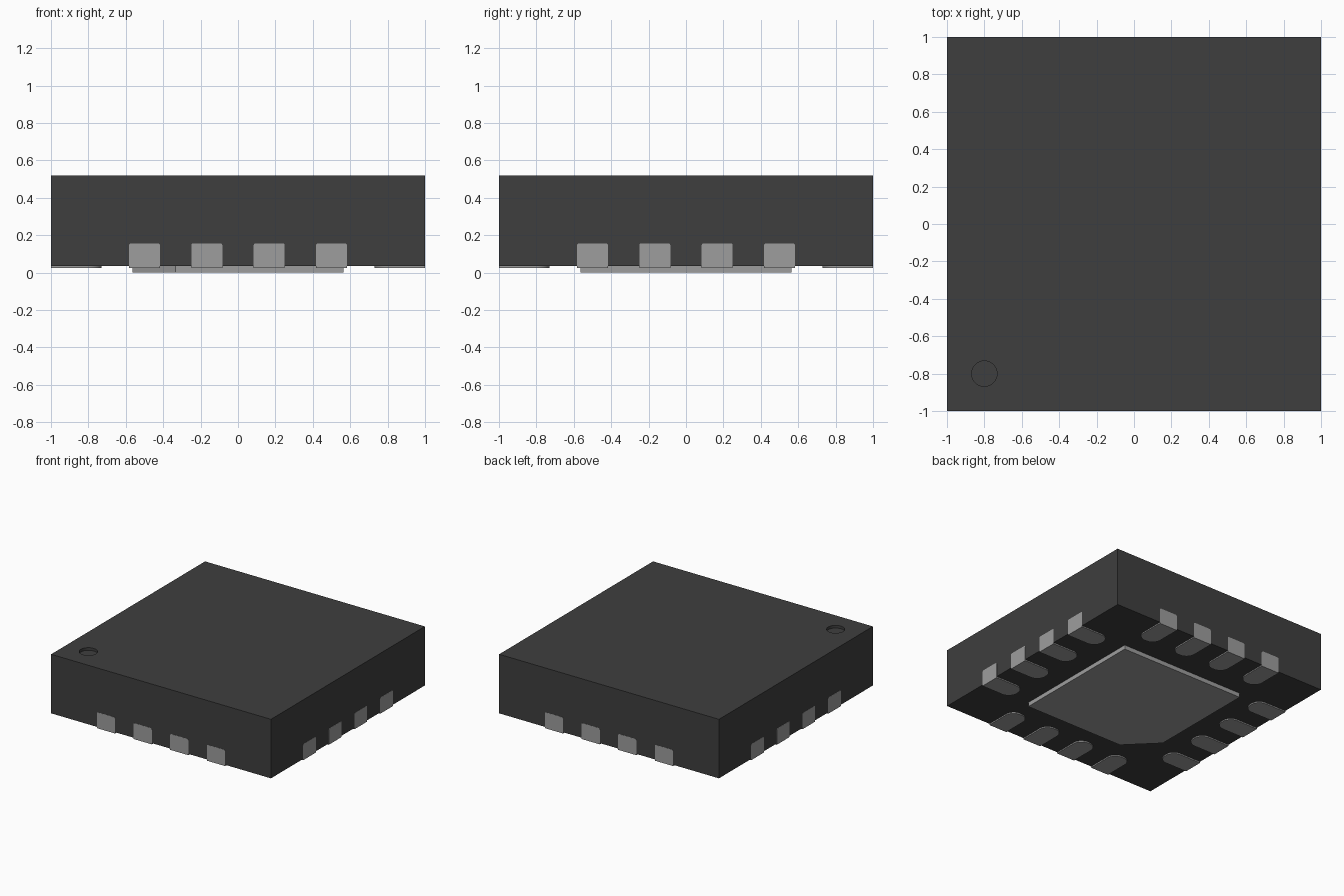
import bpy, bmesh, math
from mathutils import Matrix

cube = bpy.data.objects.get("Cube")
if cube:
    bpy.data.objects.remove(cube, do_unlink=True)


def material(name, value):
    m = bpy.data.materials.new(name)
    m.use_nodes = True
    colour = (value, value, value, 1)
    m.diffuse_color = colour
    m.node_tree.nodes["Principled BSDF"].inputs["Base Color"].default_value = colour
    return m


BLACK = material("black plastic", 0.049)
METAL = material("grey metal", 0.34)


def rounded(x0, x1, y0, y1, radii, steps=8):
    """Rectangle outline, counter-clockwise from lower left, one radius per corner."""
    corners = [(x0, y0, 1, 1), (x1, y0, -1, 1), (x1, y1, -1, -1), (x0, y1, 1, -1)]
    pts = []
    for i, ((x, y, sx, sy), r) in enumerate(zip(corners, radii)):
        if r == 0:
            pts.append((x, y))
            continue
        for k in range(steps + 1):
            a = math.pi * (1 + i / 2 + k / steps / 2)
            pts.append((x + sx * r + r * math.cos(a), y + sy * r + r * math.sin(a)))
    return pts


def add_prism(bm, pts, lo, hi, matrix=Matrix()):
    """Extrude an outline from lo to hi along its normal."""
    face = bm.faces.new([bm.verts.new(matrix @ Matrix.Translation((x, y, lo)).to_translation())
                         for x, y in pts])
    out = bmesh.ops.extrude_face_region(bm, geom=[face])
    verts = [v for v in out["geom"] if isinstance(v, bmesh.types.BMVert)]
    shift = matrix.to_3x3() @ Matrix.Translation((0, 0, hi - lo)).to_translation()
    bmesh.ops.translate(bm, verts=verts, vec=shift)
    bmesh.ops.recalc_face_normals(bm, faces=bm.faces[:])


def make_object(name, bm, mat):
    mesh = bpy.data.meshes.new(name)
    bm.to_mesh(mesh)
    bm.free()
    mesh.materials.append(mat)
    obj = bpy.data.objects.new(name, mesh)
    bpy.context.collection.objects.link(obj)
    return obj


def smooth(obj):
    bpy.ops.object.select_all(action='DESELECT')
    obj.select_set(True)
    bpy.context.view_layer.objects.active = obj
    bpy.ops.object.shade_smooth_by_angle(angle=math.radians(30))


# Package body with a shallow round index mark sunk into the top
H = 0.999
bm = bmesh.new()
add_prism(bm, rounded(-H, H, -H, H, (0, 0, 0, 0)), 0.035, 0.52)
body = make_object("package_body", bm, BLACK)

bm = bmesh.new()
circle = [(-0.8 + 0.068 * math.cos(a), -0.8 + 0.068 * math.sin(a))
          for a in (math.tau * k / 48 for k in range(48))]
add_prism(bm, circle, 0.498, 0.6)
cutter = make_object("index_mark_cutter", bm, BLACK)
cutter.hide_render = True
cut = body.modifiers.new("index mark", 'BOOLEAN')
cut.operation = 'DIFFERENCE'
cut.solver = 'EXACT'
cut.object = cutter
bpy.context.view_layer.objects.active = body
bpy.ops.object.modifier_apply(modifier=cut.name)
bpy.data.objects.remove(cutter, do_unlink=True)
smooth(body)

# Central thermal pad with one chamfered corner beside the index mark
P, C = 0.565, 0.335
bm = bmesh.new()
add_prism(bm, [(-C, -P), (P, -P), (P, P), (-P, P), (-P, -C)], 0.0, 0.045)
make_object("thermal_pad", bm, METAL)

# Terminal: rounded foot underneath plus a small plate up the side wall
W = 0.083
bm = bmesh.new()
add_prism(bm, rounded(-W, W, -1.0, -0.73, (0, 0, 0.075, 0.075)), 0.025, 0.045)
upright = Matrix.Rotation(math.pi / 2, 4, 'X')
add_prism(bm, rounded(-W, W, 0.025, 0.157, (0.012,) * 4, 4), 0.98, 1.0, upright)
terminal = make_object("terminal", bm, METAL)
smooth(terminal)

# Four terminals along each of the four sides
for side, angle in zip(("front", "left", "back", "right"), range(4)):
    for i in range(4):
        obj = bpy.data.objects.new(f"terminal_{side}_{i + 1}", terminal.data)
        bpy.context.collection.objects.link(obj)
        obj.matrix_world = (Matrix.Rotation(angle * math.pi / 2, 4, 'Z')
                            @ Matrix.Translation((-0.5 + i / 3, 0, 0)))
bpy.data.objects.remove(terminal, do_unlink=True)
